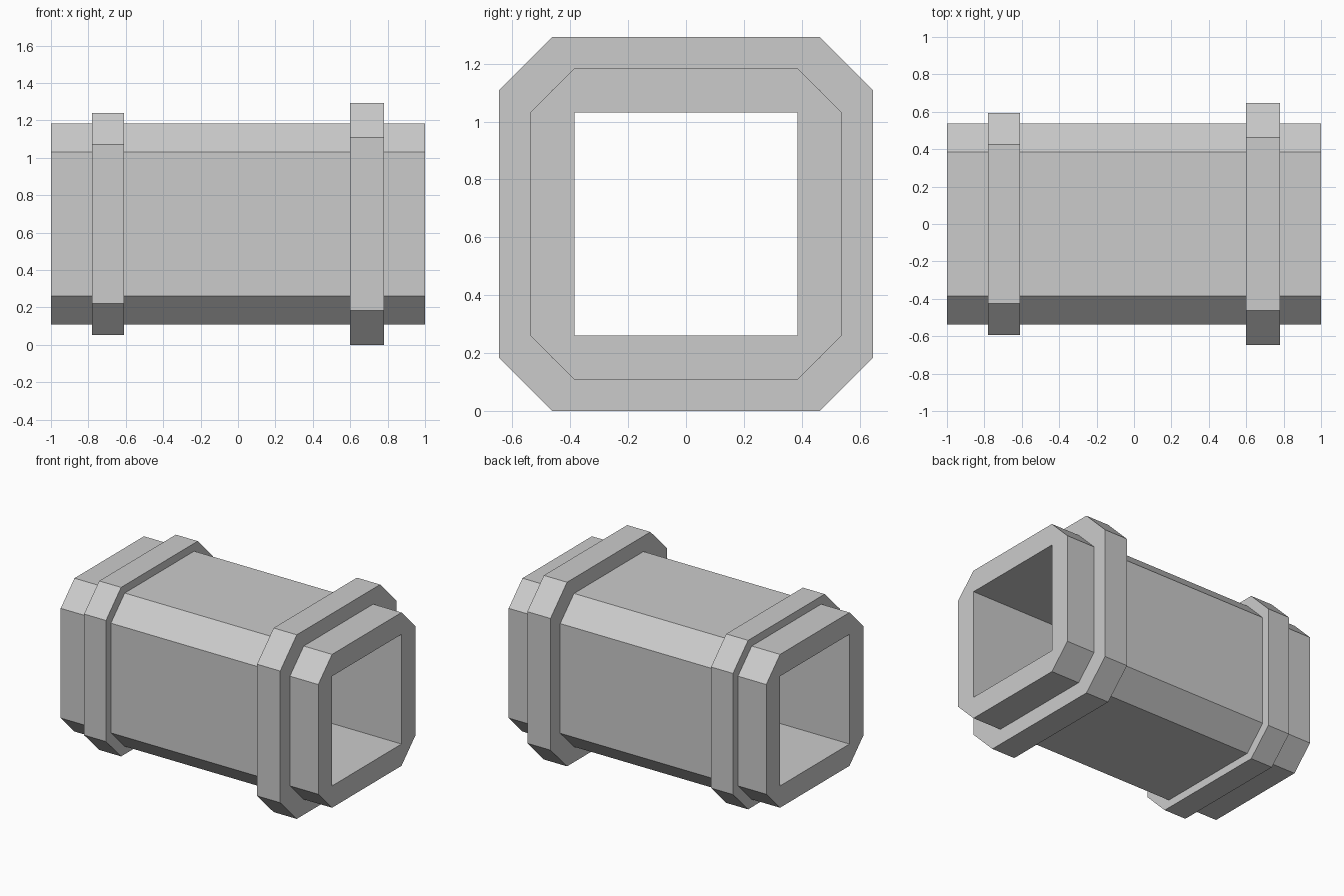
import bpy, bmesh

if "Cube" in bpy.data.objects:
    bpy.data.objects.remove(bpy.data.objects["Cube"])

CENTRE_Z = 0.646


def square_tube(name, x0, x1, half, flat):
    """Chamfered square tube along x: outer half-width, half-length of its flats = bore half-width."""
    bm = bmesh.new()
    corners = [(1, 1), (-1, 1), (-1, -1), (1, -1)]
    ends = []
    for x in (x0, x1):
        outer, inner = [], []
        for i, (sy, sz) in enumerate(corners):
            pair = [(sy * half, sz * flat), (sy * flat, sz * half)]
            if i % 2:
                pair.reverse()
            outer += [bm.verts.new((x, y, z)) for y, z in pair]
            inner.append(bm.verts.new((x, sy * flat, sz * flat)))
        ends.append((outer, inner))
    (o0, i0), (o1, i1) = ends

    # End rims: one corner triangle and one side rectangle per quarter
    for outer, inner in ends:
        for k in range(4):
            bm.faces.new((outer[2 * k], outer[2 * k + 1], inner[k]))
            bm.faces.new((outer[2 * k + 1], outer[(2 * k + 2) % 8],
                          inner[(k + 1) % 4], inner[k]))
    # Outer walls and bore walls
    for a, b in ((o0, o1), (i0, i1)):
        n = len(a)
        for k in range(n):
            j = (k + 1) % n
            bm.faces.new((a[k], a[j], b[j], b[k]))

    bmesh.ops.recalc_face_normals(bm, faces=bm.faces)
    # Merge the flat rim into clean faces
    bm.normal_update()
    mesh = bpy.data.meshes.new(name)
    bm.to_mesh(mesh)
    bm.free()
    obj = bpy.data.objects.new(name, mesh)
    obj.location.z = CENTRE_Z
    bpy.context.collection.objects.link(obj)
    return obj


# Main open-ended tube
square_tube("pipe_body", -1.0, 1.0, 0.538, 0.385)

# Raised collars near each end (the right one is larger)
square_tube("left_collar", -0.78, -0.61, 0.593, 0.425)
square_tube("right_collar", 0.60, 0.78, 0.646, 0.462)
